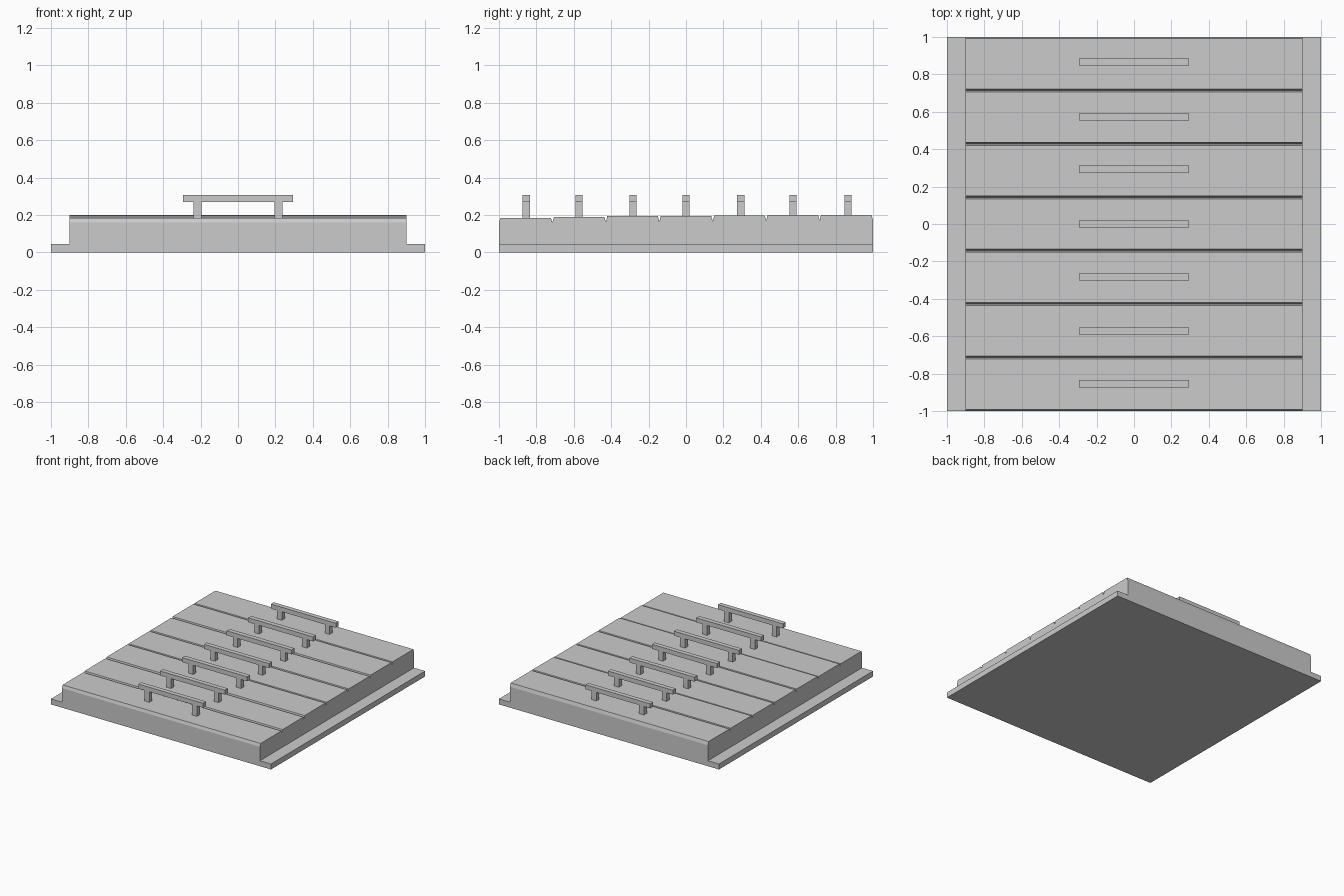
import bpy, bmesh

if "Cube" in bpy.data.objects:
    bpy.data.objects.remove(bpy.data.objects["Cube"])


def finish(bm, name):
    bmesh.ops.recalc_face_normals(bm, faces=bm.faces)
    mesh = bpy.data.meshes.new(name)
    bm.to_mesh(mesh)
    bm.free()
    obj = bpy.data.objects.new(name, mesh)
    bpy.context.collection.objects.link(obj)
    return obj


def loft(rings):
    bm = bmesh.new()
    loops = [[bm.verts.new(p) for p in ring] for ring in rings]
    n = len(loops[0])
    for a, b in zip(loops, loops[1:]):
        for i in range(n):
            j = (i + 1) % n
            bm.faces.new((a[i], a[j], b[j], b[i]))
    bm.faces.new(loops[0])
    bm.faces.new(loops[-1])
    return bm


# Flanged body: stepped cross-section swept along y, dipping at plank grooves
def section(y, top):
    half = [(1.0, 0.0), (1.0, 0.045), (0.9, 0.045), (0.9, top)]
    pts = half + [(-x, z) for x, z in reversed(half)]
    return [(x, y, z) for x, z in pts]


tops = [0.184, 0.189, 0.195, 0.195, 0.196, 0.2, 0.2]
width, chamfer, floor = 2 / 7, 0.008, 0.16
stations = [(-1, floor)]
for i, top in enumerate(tops):
    y0 = -1 + i * width
    y1 = y0 + width
    stations += [(y0 + chamfer, top), (y1 - chamfer, top),
                 (y1, floor + 0.002 * i)]
finish(loft([section(y, z) for y, z in stations]), "planked_base")

# Handles: a bar on two posts, extruded from one outline, one per plank
handle_ys = [-0.854, -0.572, -0.284, 0.0, 0.293, 0.573, 0.867]
for i, (y, top) in enumerate(zip(handle_ys, tops)):
    foot = top - 0.005
    half = [(0.195, 0.27), (0.195, foot), (0.238, foot),
            (0.238, 0.27), (0.295, 0.27), (0.295, 0.307)]
    outline = half + [(-x, z) for x, z in reversed(half)]
    rings = [[(x, y + s * 0.019, z) for x, z in outline] for s in (-1, 1)]
    finish(loft(rings), f"handle_{i + 1}")
